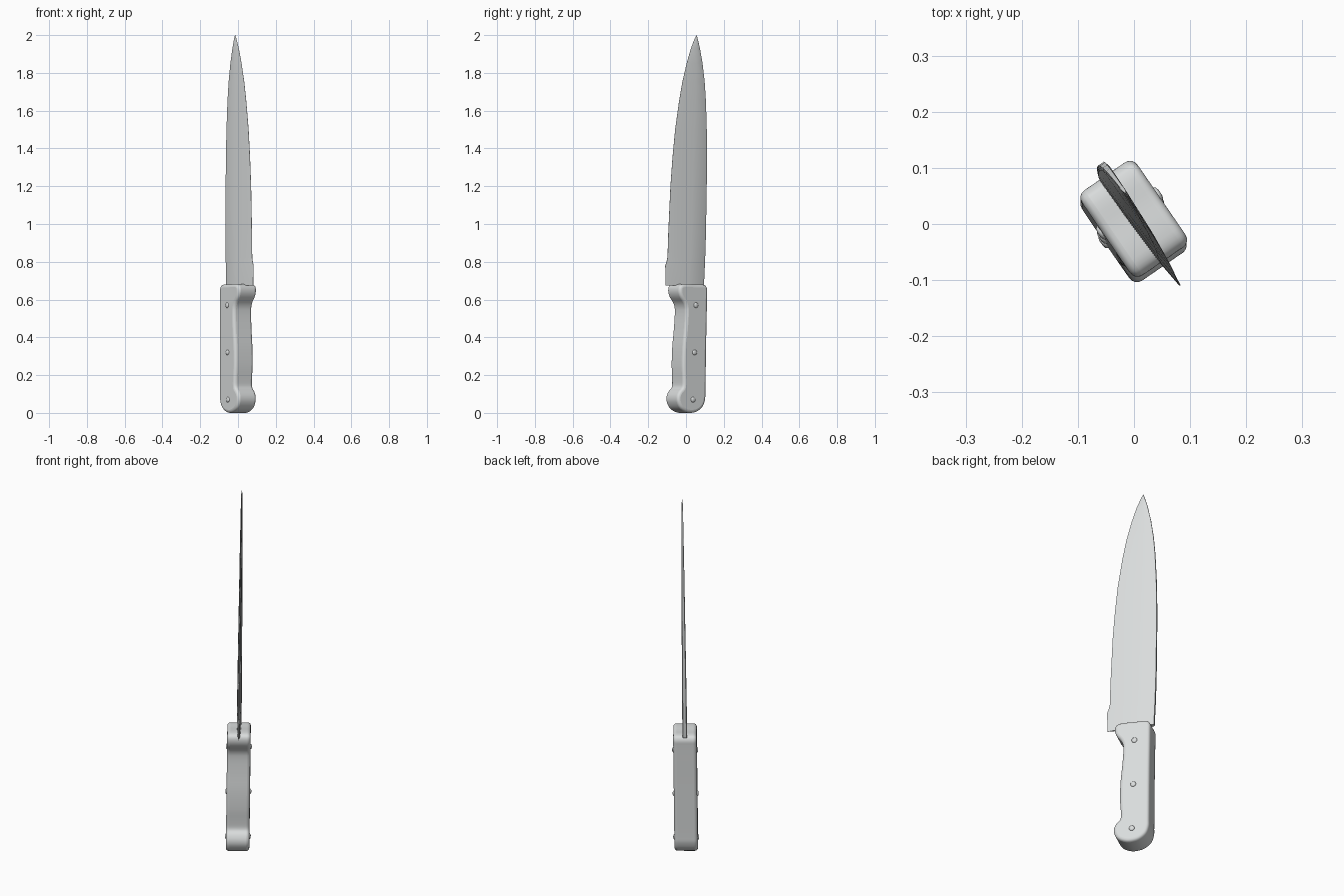
import bpy, bmesh, math
from mathutils import Vector

if "Cube" in bpy.data.objects:
    bpy.data.objects.remove(bpy.data.objects["Cube"])

U = Vector((0.565, -0.825, 0)).normalized()   # spine -> cutting edge
V = Vector((-U.y, U.x, 0))                    # across the thickness

steel = bpy.data.materials.new("light_grey")
steel.diffuse_color = (0.7, 0.72, 0.72, 1)
steel.use_nodes = True
steel.node_tree.nodes["Principled BSDF"].inputs["Base Color"].default_value = steel.diffuse_color


def place(u, v, z):
    """Knife coordinates to world, with the slight sideways lean."""
    return U * u + V * (v - 0.002 + 0.0105 * z) + Vector((0, 0, z))


def finish(name, bm, angle=35, bevel=0):
    bmesh.ops.recalc_face_normals(bm, faces=bm.faces)
    me = bpy.data.meshes.new(name)
    bm.to_mesh(me)
    bm.free()
    ob = bpy.data.objects.new(name, me)
    bpy.context.collection.objects.link(ob)
    me.materials.append(steel)
    bpy.ops.object.select_all(action='DESELECT')
    ob.select_set(True)
    bpy.context.view_layer.objects.active = ob
    if bevel:
        m = ob.modifiers.new("rounding", 'BEVEL')
        m.width, m.segments = bevel, 4
        m.limit_method, m.angle_limit = 'ANGLE', math.radians(60)
    bpy.ops.object.shade_smooth_by_angle(angle=math.radians(angle))
    return ob


def loft(bm, rings):
    for a, b in zip(rings, rings[1:]):
        n = len(a)
        for i in range(n):
            bm.faces.new((a[i], a[(i + 1) % n], b[(i + 1) % n], b[i]))
    bm.faces.new(rings[0])
    bm.faces.new(rings[-1])


def smooth_loop(pts, steps=4):
    """Closed Hermite curve through the points."""
    p = [Vector(q) for q in pts]
    n = len(p)
    t = [(p[(i + 1) % n] - p[i - 1]).normalized() for i in range(n)]
    out = []
    for i in range(n):
        a, b = p[i], p[(i + 1) % n]
        d = (b - a).length
        for k in range(steps):
            s = k / steps
            out.append(a * (2*s**3 - 3*s**2 + 1) + t[i] * d * (s**3 - 2*s**2 + s)
                       + b * (3*s**2 - 2*s**3) + t[(i + 1) % n] * d * (s**3 - s**2))
    return out


# Blade: height, spine, edge, half thickness
stations = [
    (0.675, -0.106, 0.135, 0.012), (0.78, -0.111, 0.137, 0.012),
    (0.80, -0.112, 0.129, 0.012), (0.825, -0.113, 0.123, 0.012),
    (0.95, -0.117, 0.119, 0.0115), (1.2, -0.121, 0.107, 0.010),
    (1.35, -0.122, 0.095, 0.009), (1.5, -0.120, 0.079, 0.008),
    (1.65, -0.114, 0.055, 0.007), (1.75, -0.106, 0.035, 0.006),
    (1.85, -0.092, 0.008, 0.005), (1.93, -0.075, -0.019, 0.004),
    (1.98, -0.061, -0.042, 0.003), (2.0, -0.0545, -0.0535, 0.001)]
section = [(0, 0.7), (0.04, 1), (0.4, 0.85), (0.8, 0.5), (1, 0.06)]
section += [(f, -t) for f, t in reversed(section)]
bm = bmesh.new()
loft(bm, [[bm.verts.new(place(s + (e - s) * f, h * t, z)) for f, t in section]
          for z, s, e, h in stations])
finish("blade", bm)

# Handle: smooth side outline, extruded through the thickness and rounded
outline = [
    (-0.099, 0.63), (-0.098, 0.658), (-0.083, 0.677), (-0.02, 0.680),
    (0.05, 0.682), (0.077, 0.672), (0.084, 0.645), (0.075, 0.615),
    (0.050, 0.580), (0.041, 0.545), (0.046, 0.45), (0.056, 0.35),
    (0.059, 0.25), (0.055, 0.17), (0.058, 0.135), (0.077, 0.115),
    (0.090, 0.088), (0.089, 0.058), (0.070, 0.025), (0.035, 0.005),
    (0.0, 0.0), (-0.04, 0.008), (-0.075, 0.035), (-0.090, 0.075),
    (-0.0915, 0.11), (-0.095, 0.40)]
curve = smooth_loop(outline)
bm = bmesh.new()
loft(bm, [[bm.verts.new(place(p.x, v, p.y)) for p in curve] for v in (-0.06, 0.06)])
finish("handle", bm, 40, 0.016)

# Rivets: low domed heads on both sides
for i, (u, z) in enumerate([(-0.005, 0.07), (-0.013, 0.32), (-0.02, 0.57)]):
    for side, label in ((-1, "left"), (1, "right")):
        bm = bmesh.new()
        rings = [[bm.verts.new(place(u + r * math.cos(a), side * v, z + r * math.sin(a)))
                  for a in (k * math.tau / 20 for k in range(20))]
                 for r, v in ((0.014, 0.055), (0.014, 0.0615), (0.011, 0.065), (0.005, 0.0665))]
        loft(bm, rings)
        finish(f"rivet_{label}_{i + 1}", bm, 50)
